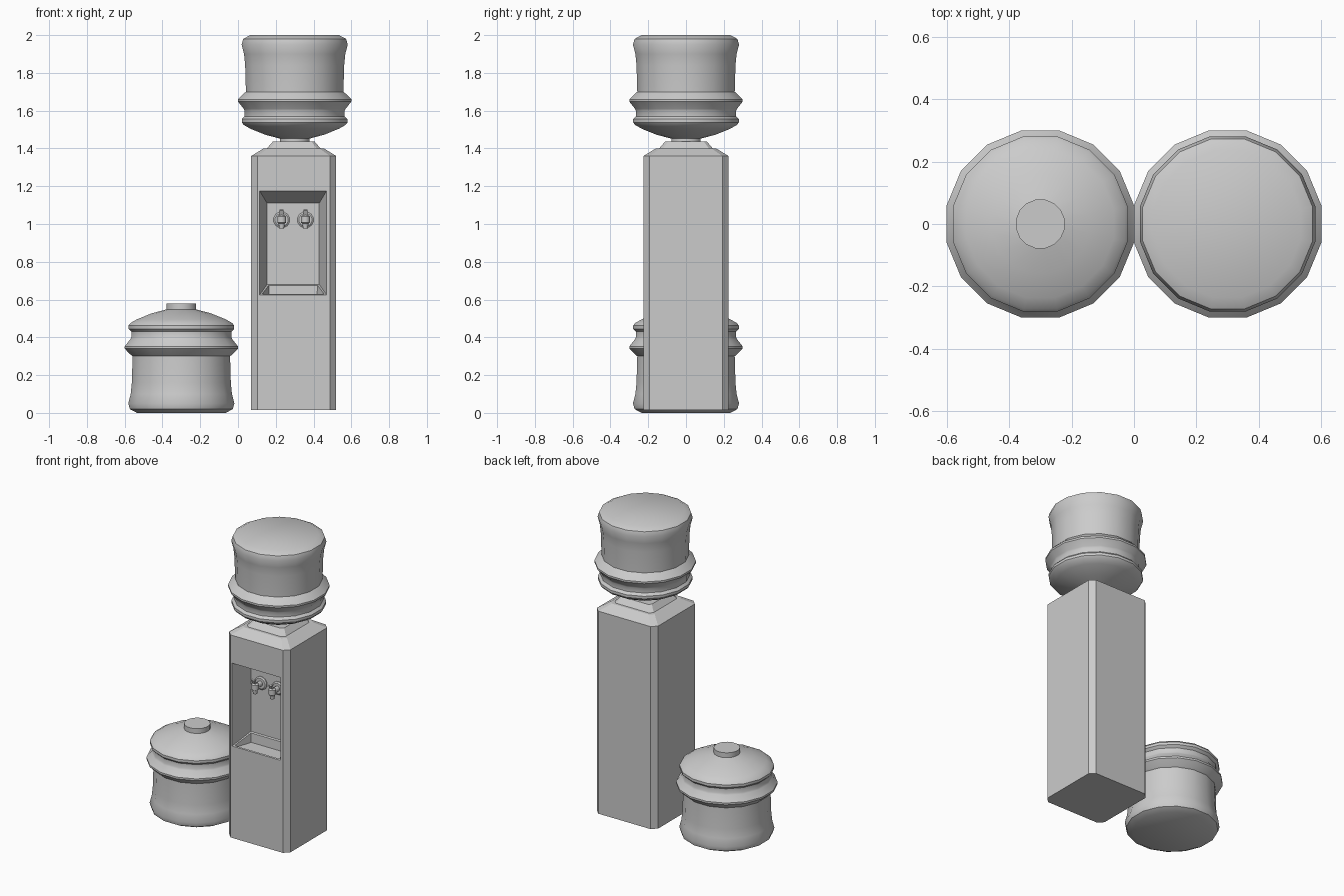
import bpy, bmesh, math
from mathutils import Matrix, Vector

if "Cube" in bpy.data.objects:
    bpy.data.objects.remove(bpy.data.objects["Cube"])

CX = 0.295           # cabinet centre
HALF = 0.225         # cabinet half width
SIDES = 16


def finish(bm, name, smooth=False):
    bmesh.ops.recalc_face_normals(bm, faces=bm.faces)
    me = bpy.data.meshes.new(name)
    bm.to_mesh(me)
    bm.free()
    ob = bpy.data.objects.new(name, me)
    bpy.context.collection.objects.link(ob)
    if smooth:
        bpy.ops.object.select_all(action='DESELECT')
        ob.select_set(True)
        bpy.context.view_layer.objects.active = ob
        bpy.ops.object.shade_smooth_by_angle(angle=math.radians(32))
    return ob


def loft(bm, rings):
    """Skin a list of equal-length vertex rings and cap both ends."""
    loops = [[bm.verts.new(p) for p in r] for r in rings]
    n = len(loops[0])
    for a, b in zip(loops, loops[1:]):
        for i in range(n):
            j = (i + 1) % n
            bm.faces.new((a[i], a[j], b[j], b[i]))
    bm.faces.new(loops[0][::-1])
    bm.faces.new(loops[-1])


def circle(r, z, n=SIDES):
    k = r / math.cos(math.pi / n)          # r is measured to the flats
    return [Vector((k * math.cos((i + .5) * math.tau / n),
                    k * math.sin((i + .5) * math.tau / n), z)) for i in range(n)]


def chamfered_square(h, c, z):
    pts = [(h, -h + c), (h, h - c), (h - c, h), (-h + c, h),
           (-h, h - c), (-h, -h + c), (-h + c, -h), (h - c, -h)]
    return [Vector((CX + x, y, z)) for x, y in pts]


# Water bottles: one profile, standing and upside down
BOTTLE = [(.235, 0), (.272, .02), (.281, .05), (.268, .10), (.262, .16), (.258, .30),
          (.268, .308), (.30, .34), (.30, .352), (.27, .39), (.265, .40), (.265, .43),
          (.28, .445), (.28, .462), (.27, .475), (.236, .495), (.157, .527),
          (.078, .548), (.078, .58)]


def bottle(name, x, flip):
    bm = bmesh.new()
    loft(bm, [circle(r, z) for r, z in BOTTLE])
    if flip:
        bmesh.ops.rotate(bm, verts=bm.verts, matrix=Matrix.Rotation(math.pi, 3, 'X'))
    ob = finish(bm, name, True)
    ob.location = (x, 0, 2.0 if flip else 0)


bottle("spare_bottle", -0.3, False)
bottle("mounted_bottle", 0.3, True)


# Cabinet: chamfered column with stepped top
bm = bmesh.new()
loft(bm, [chamfered_square(h, c, z) for h, c, z in
          [(HALF, .033, .015), (HALF, .033, 1.36), (.16, .024, 1.40),
           (.142, .021, 1.40), (.11, .016, 1.437)]])
bmesh.ops.recalc_face_normals(bm, faces=bm.faces)


def set_rect(face, half, lo, hi, y):
    mid = face.calc_center_median()
    for v in face.verts:
        v.co = Vector((CX - .003 + (half if v.co.x > mid.x else -half), y,
                       hi if v.co.z > mid.z else lo))


# Dispensing recess: tapered pocket in the front face
BACK_Y = -HALF + .14
front = min(bm.faces, key=lambda f: (round(f.calc_center_median().y, 3), -f.calc_area()))
bmesh.ops.inset_individual(bm, faces=[front], thickness=.02)
set_rect(front, .177, .625, 1.175, -HALF)
bmesh.ops.inset_individual(bm, faces=[front], thickness=.02)
set_rect(front, .138, .68, 1.11, BACK_Y)
bm.normal_update()

# Drip basin sunk into the recess floor
floor = min((e.link_faces[0] if e.link_faces[1] == front else e.link_faces[1]
             for e in front.edges), key=lambda f: f.calc_center_median().z)
bmesh.ops.inset_individual(bm, faces=[floor], thickness=.015)
bmesh.ops.inset_individual(bm, faces=[floor], thickness=.004)
for v in floor.verts:
    v.co.z = .615
finish(bm, "cabinet")


# Taps: wall disc, stem, spout body and lever
def tap(name, x, z):
    bm = bmesh.new()
    to_front = Matrix.Translation((x, BACK_Y, z)) @ Matrix.Rotation(math.pi / 2, 4, 'X')
    upright = Matrix.Translation((x, BACK_Y - .065, z))
    parts = [(to_front, [(.042, -.005), (.042, .006), (.034, .012)]),
             (to_front, [(.017, .0), (.017, .065)]),
             (upright, [(.013, -.045), (.016, -.02), (.023, -.015), (.023, .018),
                        (.014, .025)])]
    for m, prof in parts:
        loft(bm, [[m @ p for p in circle(r, h, 12)] for r, h in prof])
    lever = (Matrix.Translation((x, BACK_Y - .075, z + .03))
             @ Matrix.Rotation(math.radians(25), 4, 'X')
             @ Matrix.Diagonal((.022, .012, .05, 1)))
    bmesh.ops.create_cube(bm, size=1, matrix=lever)
    finish(bm, name, True)


for side, s in (("left", -1), ("right", 1)):
    tap(side + "_tap", CX - .001 + s * .063, 1.022)
